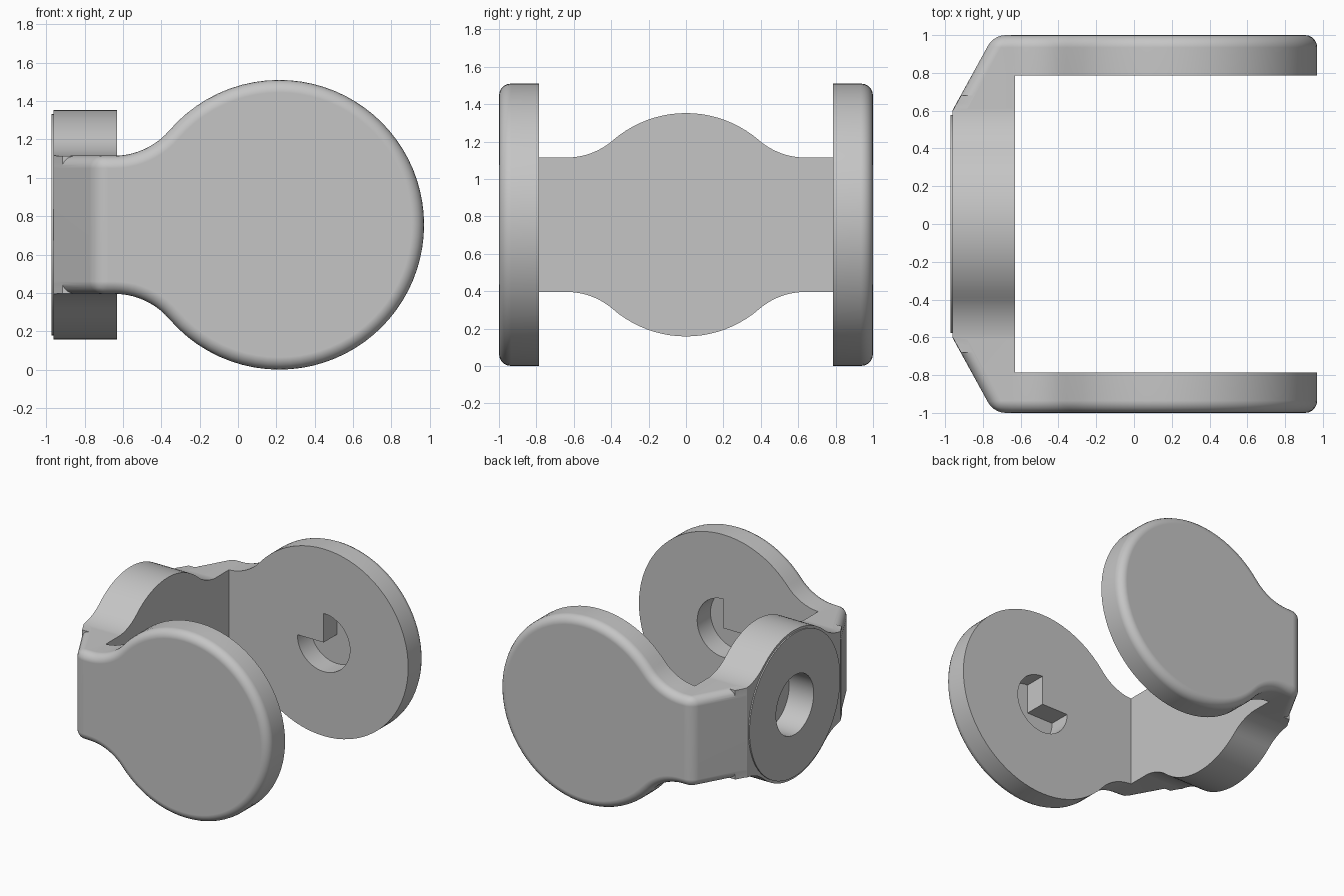
import bpy
import bmesh
from math import sin, cos, pi, hypot, atan2
from mathutils import Vector

if "Cube" in bpy.data.objects:
    bpy.data.objects.remove(bpy.data.objects["Cube"], do_unlink=True)

CX, CZ = 0.215, 0.755           # centre of the round arm pads
BACK, INNER_X = -0.962, -0.63   # outer and inner face of the bridge
INNER_Y = 0.785                 # inner face of the arms
CHAMFER_AT = Vector((BACK, 0.6, 0))
CHAMFER_OUT = Vector((-0.4, 0.22, 0)).normalized()

grey = bpy.data.materials.new("plain grey")
grey.use_nodes = True
grey.diffuse_color = (0.56, 0.56, 0.56, 1)
grey.node_tree.nodes["Principled BSDF"].inputs["Base Color"].default_value = grey.diffuse_color


def arc(cx, cy, r, a, b, n):
    return [(cx + r * cos(a + (b - a) * i / n), cy + r * sin(a + (b - a) * i / n))
            for i in range(n + 1)]


def quarter(r, half, neck, end):
    """Outline from the top of a disc, through a tangent fillet, to a straight neck."""
    f = (neck ** 2 + half ** 2 - r ** 2) / (2 * (r - half))   # fillet radius
    t = atan2(half + f, neck)
    disc = arc(0, 0, r, pi / 2, t, 10)
    fillet = arc(neck, half + f, f, t + pi, 1.5 * pi, 10)
    return disc + fillet[1:] + [(end, half)]


def prism(points, axis, a, b):
    """Extrude a profile along x or y from a to b."""
    bm = bmesh.new()
    place = (lambda u, v, w: (w, u, v)) if axis == "x" else (lambda u, v, w: (u, w, v))
    face = bm.faces.new([bm.verts.new(place(u, v, a)) for u, v in points])
    new = bmesh.ops.extrude_face_region(bm, geom=[face])["geom"]
    bmesh.ops.translate(bm, vec=Vector(place(0, 0, b - a)),
                        verts=[g for g in new if isinstance(g, bmesh.types.BMVert)])
    bmesh.ops.recalc_face_normals(bm, faces=bm.faces)
    return bm


def chamfer(bm, side, inset=0):
    """Slice off the slanted outer corner on one side and close the cut."""
    flip = Vector((1, side, 1))
    cut = bmesh.ops.bisect_plane(
        bm, geom=bm.verts[:] + bm.edges[:] + bm.faces[:], clear_outer=True,
        plane_co=(CHAMFER_AT - CHAMFER_OUT * inset) * flip, plane_no=CHAMFER_OUT * flip)
    edges = [g for g in cut["geom_cut"] if isinstance(g, bmesh.types.BMEdge)]
    bmesh.ops.edgenet_fill(bm, edges=edges)


def finish(bm, name, side=1):
    bmesh.ops.scale(bm, vec=(1, side, 1), verts=bm.verts)
    bmesh.ops.recalc_face_normals(bm, faces=bm.faces)
    mesh = bpy.data.meshes.new(name)
    bm.to_mesh(mesh)
    bm.free()
    mesh.materials.append(grey)
    ob = bpy.data.objects.new(name, mesh)
    bpy.context.collection.objects.link(ob)
    return ob


def combine(target, other, operation):
    mod = target.modifiers.new("combine", "BOOLEAN")
    mod.operation, mod.solver, mod.object = operation, "EXACT", other
    bpy.context.view_layer.objects.active = target
    bpy.ops.object.modifier_apply(modifier=mod.name)
    bpy.data.objects.remove(other, do_unlink=True)


def build_arm(side):
    # Round pad with a neck, slanted corner and rounded outer rim
    q = quarter(0.755, 0.36, 0.86, 1.3)
    rim = arc(0, 0, 0.755, -pi / 2, -1.5 * pi, 40)[1:-1]
    outline = q + [(u, -v) for u, v in reversed(q)] + rim
    bm = prism([(CX - u, CZ + v) for u, v in outline], "y", 0.6, 1.0)
    chamfer(bm, 1)

    def on_rim(e):
        ys = [v.co.y for v in e.verts]
        slant = all(abs((v.co - CHAMFER_AT).dot(CHAMFER_OUT)) < 0.0001 for v in e.verts)
        return min(ys) > 0.999 or (slant and max(ys) > 0.7)
    bmesh.ops.bevel(bm, geom=[e for e in bm.edges if on_rim(e)], offset=0.065,
                    offset_type="OFFSET", segments=5, profile=0.5,
                    affect="EDGES", clamp_overlap=False)
    return finish(bm, "arm", side)


# Bridge joining the two arms, bulging to a disc in the middle
q = quarter(0.597, 0.359, 0.64, 0.68)
top = [(-u, v) for u, v in reversed(q[1:])] + q
outline = top + [(u, -v) for u, v in reversed(top)]
bm = prism([(u, CZ + v) for u, v in outline], "x", BACK, INNER_X + 0.03)
for s in (1, -1):
    chamfer(bm, s, 0.002)
body = finish(bm, "bracket_body")

# Raised round face on the back of the bridge
circle = arc(0, CZ, 0.578, 0, 2 * pi, 64)[:-1]
combine(body, finish(prism(circle, "x", BACK - 0.01, BACK + 0.05), "back_boss"), "UNION")

for s in (1, -1):
    combine(body, build_arm(s), "UNION")

# Clear the space between the arms
box = [(INNER_X, -1), (2, -1), (2, 3), (INNER_X, 3)]
combine(body, finish(prism(box, "y", -INNER_Y, INNER_Y), "gap_cutter"), "DIFFERENCE")

# Blind round hole in the back
hole = arc(0, CZ, 0.24, 0, 2 * pi, 40)[:-1]
combine(body, finish(prism(hole, "x", -1.2, BACK + 0.21), "hole_cutter"), "DIFFERENCE")

# Three-quarter round pockets inside the arms
pocket = [(CX, CZ)] + arc(CX, CZ, 0.235, -pi, pi / 2, 36)
for s in (1, -1):
    combine(body, finish(prism(pocket, "y", 0.7, INNER_Y + 0.17), "pocket_cutter", s),
            "DIFFERENCE")

# Smooth curves with crisp edges
bpy.ops.object.select_all(action="DESELECT")
body.select_set(True)
bpy.context.view_layer.objects.active = body
bpy.ops.object.shade_smooth_by_angle(angle=0.42)
weighted = body.modifiers.new("flat face normals", "WEIGHTED_NORMAL")
weighted.keep_sharp = True
